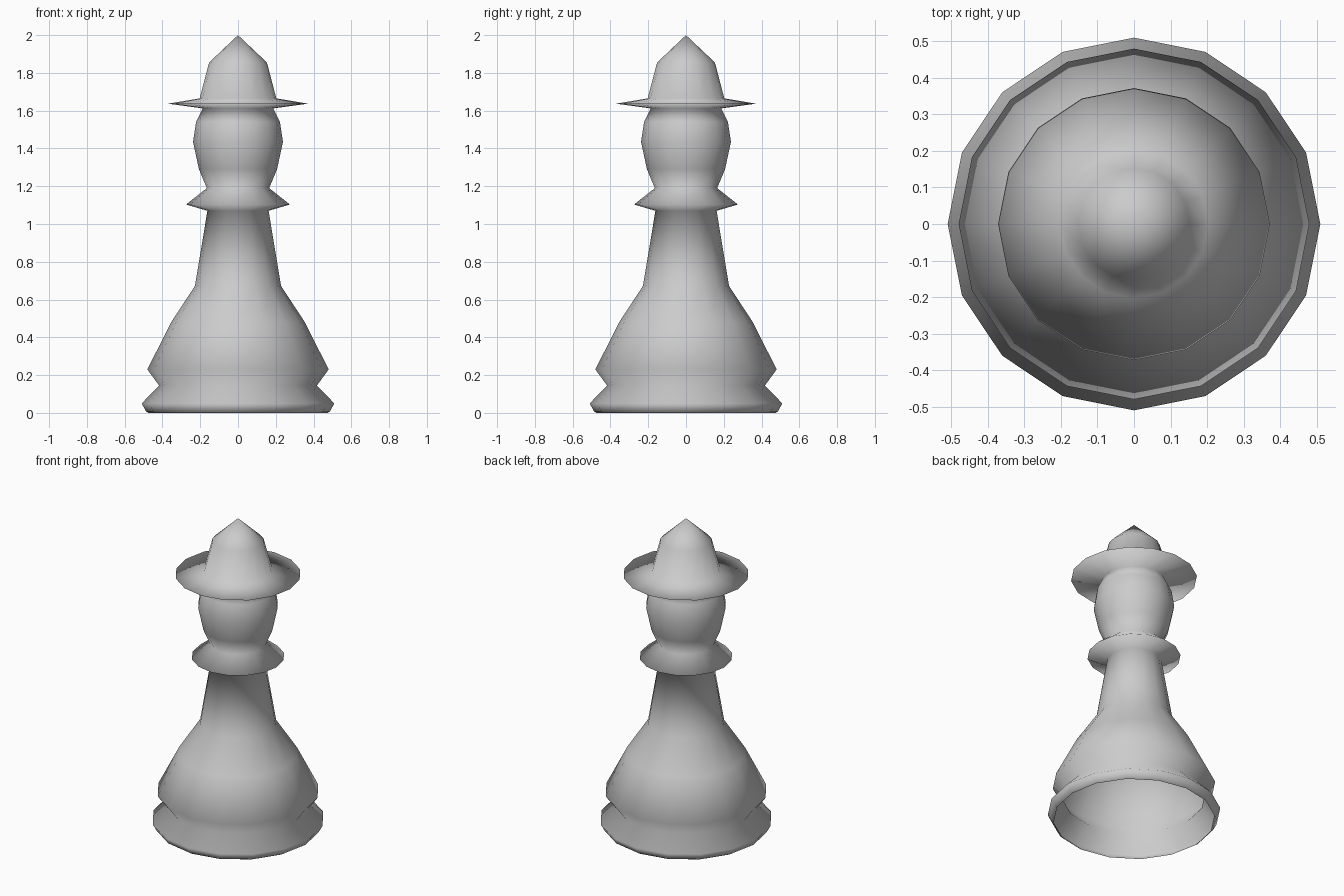
import bpy, bmesh
from math import cos, sin, tau

if "Cube" in bpy.data.objects:
    bpy.data.objects.remove(bpy.data.objects["Cube"])

SIDES = 16

# Profile as (radius, height), grouped by part from the ground up
foot = [(0.475, 0.0), (0.487, 0.008), (0.51, 0.05), (0.418, 0.145)]
skirt = [(0.48, 0.23), (0.354, 0.48), (0.228, 0.672), (0.162, 1.07)]
collar = [(0.275, 1.103), (0.165, 1.19)]
head = [(0.207, 1.29), (0.238, 1.435), (0.222, 1.54), (0.187, 1.612)]
hat = [(0.372, 1.637), (0.203, 1.665), (0.153, 1.855)]
APEX = 2.0


def lathe(name, profile, apex):
    """Turn a profile into an open-bottomed, smooth-shaded shell."""
    bm = bmesh.new()
    rings = [[bm.verts.new((r * cos(tau * i / SIDES), r * sin(tau * i / SIDES), z))
              for i in range(SIDES)] for r, z in profile]
    tip = bm.verts.new((0, 0, apex))
    for i in range(SIDES):
        j = (i + 1) % SIDES
        for a, b in zip(rings, rings[1:]):
            bm.faces.new((a[i], a[j], b[j], b[i]))
        bm.faces.new((rings[-1][i], rings[-1][j], tip))
    for f in bm.faces:
        f.smooth = True
    mesh = bpy.data.meshes.new(name)
    bm.to_mesh(mesh)
    bm.free()
    obj = bpy.data.objects.new(name, mesh)
    bpy.context.collection.objects.link(obj)
    return obj


# One continuous turned shell: foot, skirt, collar, head and hat
lathe("turned_chess_piece", foot + skirt + collar + head + hat, APEX)
